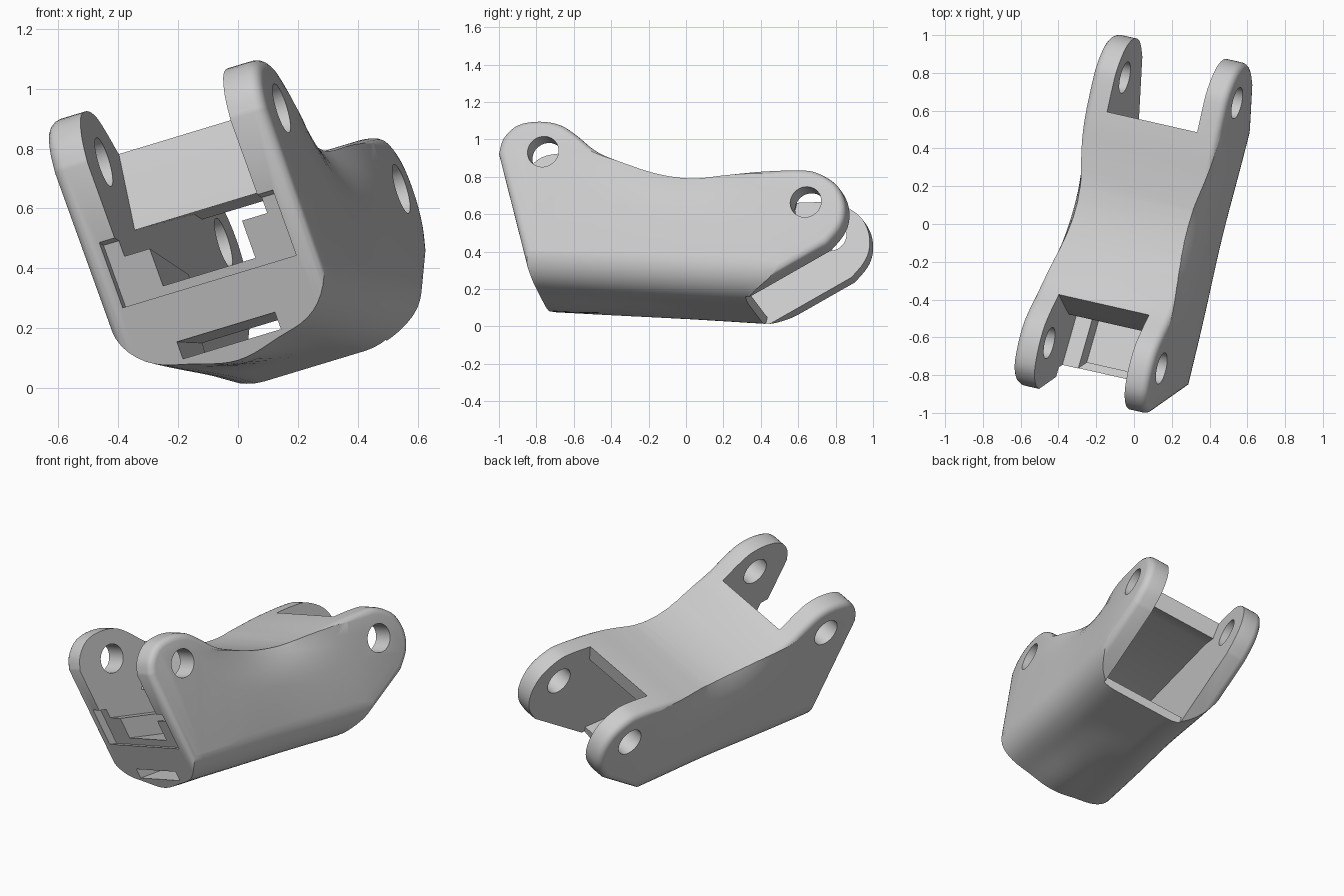
import bpy, bmesh, math
from mathutils import Matrix, Vector

old = bpy.data.objects.get("Cube")
if old:
    bpy.data.objects.remove(old, do_unlink=True)

# Working frame: x = hinge axis, y = length, z = height; tilted into place at the end
HALF, GAP, ROUND = 0.38, 0.255, 0.2
FRONT_PIN, REAR_PIN = (-0.852, 0.661), (0.633, 0.658)


def link(name, bm):
    bmesh.ops.recalc_face_normals(bm, faces=bm.faces)
    mesh = bpy.data.meshes.new(name)
    bm.to_mesh(mesh)
    bm.free()
    ob = bpy.data.objects.new(name, mesh)
    bpy.context.collection.objects.link(ob)
    return ob


def loft(name, rings):
    bm = bmesh.new()
    loops = [[bm.verts.new(p) for p in ring] for ring in rings]
    n = len(loops[0])
    for a, b in zip(loops, loops[1:]):
        for i in range(n):
            j = (i + 1) % n
            bm.faces.new((a[i], a[j], b[j], b[i]))
    bm.faces.new(loops[0])
    bm.faces.new(loops[-1][::-1])
    return link(name, bm)


def prism(name, outline, half):
    return loft(name, [[(x, y, z) for y, z in outline] for x in (-half, half)])


def box(name, half, y0, y1, z0, z1):
    return prism(name, [(y0, z0), (y1, z0), (y1, z1), (y0, z1)], half)


def boolean(target, tool, operation="DIFFERENCE"):
    mod = target.modifiers.new("cut", "BOOLEAN")
    mod.operation, mod.object, mod.solver = operation, tool, "EXACT"
    bpy.context.view_layer.objects.active = target
    bpy.ops.object.modifier_apply(modifier=mod.name)
    bpy.data.objects.remove(tool, do_unlink=True)


def smooth_path(pts, steps=4):
    pts = [Vector(p) for p in pts]
    ext = [pts[0]] + pts + [pts[-1]]
    out = []
    for a, b, c, d in zip(ext, ext[1:], ext[2:], ext[3:]):
        for k in range(steps):
            t = k / steps
            out.append(0.5 * (2 * b + (c - a) * t + (2 * a - 5 * b + 4 * c - d) * t * t
                              + (3 * b - a - 3 * c + d) * t ** 3))
    return [tuple(p) for p in out + [pts[-1]]]


def front_face(z):
    return -0.82 - 0.53 * (z - 0.1)


def underside(y):
    return -0.05 + 0.132 * (y + 0.73)


def belly(x, y):
    # Soft central bulge under the front half
    if x > 0.24:
        return 0
    return 0.045 * min(1, max(0, -y / 0.6)) * math.cos(math.pi / 2 * x / 0.24) ** 2


def section(y):
    # Half outline of the trough: pinched top, straight side, round corner, belly
    h = HALF + 0.002 - 0.01 * math.exp(-(y / 0.35) ** 2)
    pinch = 0.075 * math.exp(-((y + 0.15) / 0.3) ** 2)
    base = underside(y)
    pts = [(h - pinch, 1.3)]
    pts += [(h - pinch * t * t, 0.45 + 0.25 * t) for t in (1, 0.8, 0.6, 0.4, 0.2, 0)]
    pts += [(h - ROUND + ROUND * math.cos(a), base + ROUND - ROUND * math.sin(a))
            for a in (math.pi / 2 * i / 10 for i in range(11))]
    pts += [((h - ROUND) * (1 - k / 6), base) for k in range(1, 7)]
    half = [(x, y, z - (belly(x, y) if z < 0.4 else 0)) for x, z in pts]
    return half + [(-x, y, z) for x, y, z in reversed(half[:-1])]


# Side profile: front lug, saddle, rear lug, then straight slanted ends
top = smooth_path([
    (-1.096, .611), (-1.091, .70), (-1.033, .785), (-.922, .828), (-.808, .831),
    (-.711, .795), (-.59, .732), (-.477, .702), (-.257, .674), (-.048, .682),
    (.151, .729), (.347, .786), (.547, .831), (.645, .835), (.757, .795),
    (.826, .723), (.857, .634), (.849, .548), (.802, .453)])
body = prism("hinged_link_body", [(front_face(-0.3), -0.3)] + top + [(-0.04, -0.3)], HALF)
bm = bmesh.new()
bm.from_mesh(body.data)
rim = [e for e in bm.edges if abs(e.verts[0].co.x - e.verts[1].co.x) < 1e-5]
bmesh.ops.bevel(bm, geom=rim, offset=0.04, segments=4, profile=0.5, affect="EDGES")
bm.to_mesh(body.data)
bm.free()

# Rounded trough envelope
boolean(body, loft("envelope", [section(-1.3 + 2.6 * k / 32) for k in range(33)]), "INTERSECT")

# Inner cavity with sloping floor and thin roof, and the open rear fork
boolean(body, prism("cavity", [(-.4, underside(-.4) + .05), (.6, underside(.6) + .05),
                               (.6, .70), (.3, .695), (-.65, .457), (-.65, .32),
                               (-.4, .32)], GAP))
boolean(body, box("rear_fork", GAP, 0.405, 1.3, -0.5, 1.3))

# Front fork and the guide channel between rails
boolean(body, prism("front_fork", [(-1.4, .32), (-.64, .32), (-.64, .46),
                                   (-.6, .74), (-.6, 1.3), (-1.4, 1.3)], GAP))
boolean(body, box("channel", 0.165, -1.4, -0.35, 0.20, 0.45))

# Shallow recess across the front face
lo, hi, depth = 0.16, 0.37, 0.05
boolean(body, prism("recess", [(front_face(lo) + depth, lo), (front_face(hi) + depth, hi),
                               (-1.4, hi), (-1.4, lo)], 0.31))

# Flat cord slot rising through the lower front wall
slot = [(y, z + 0.18 * (y + 0.74)) for y, z in ((-.95, -.04), (-.3, -.04), (-.3, .02), (-.95, .02))]
boolean(body, prism("cord_slot", slot, 0.175))

# Pin holes
for y, z in (FRONT_PIN, REAR_PIN):
    ring = [(y + 0.085 * math.cos(a), z + 0.085 * math.sin(a))
            for a in (math.tau * i / 40 for i in range(40))]
    boolean(body, prism("pin_hole", ring, 0.6))

# Tilt into the resting pose
u = Vector((0.935, -0.212, 0.283)).normalized()
v = Vector((0.270, 0.946, -0.179))
v = (v - u * v.dot(u)).normalized()
pose = Matrix((u, v, u.cross(v))).transposed().to_4x4()
body.data.transform(pose @ Matrix.Translation((0.183, 0, 0)))

# Plain grey finish
mat = bpy.data.materials.new("plain_grey")
mat.use_nodes = True
grey = (0.6, 0.6, 0.6, 1)
mat.diffuse_color = grey
mat.node_tree.nodes["Principled BSDF"].inputs["Base Color"].default_value = grey
body.data.materials.clear()
body.data.materials.append(mat)
for p in body.data.polygons:
    p.material_index = 0

bpy.ops.object.select_all(action="DESELECT")
body.select_set(True)
bpy.context.view_layer.objects.active = body
bpy.ops.object.shade_smooth_by_angle(angle=math.radians(30))
